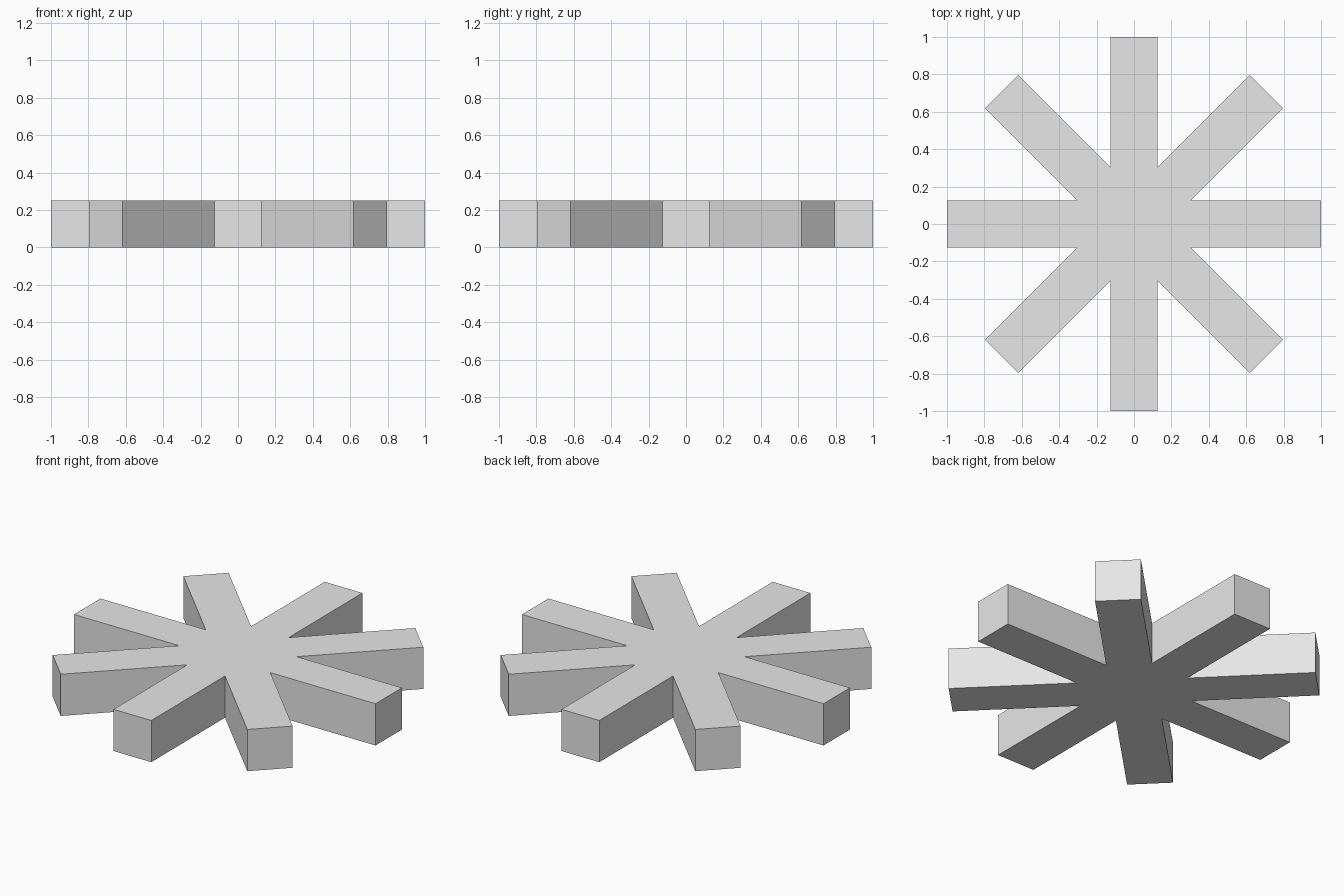
import bpy, bmesh, math

if "Cube" in bpy.data.objects:
    bpy.data.objects.remove(bpy.data.objects["Cube"])

ARMS = 8
HALF_WIDTH = 0.125
LENGTH = 1.0
HEIGHT = 0.25

# Single plain grey
grey = bpy.data.materials.new("light_grey")
grey.diffuse_color = (0.8, 0.8, 0.8, 1.0)
grey.use_nodes = True
grey.node_tree.nodes["Principled BSDF"].inputs["Base Color"].default_value = grey.diffuse_color

# Star outline: two tip corners and one inner notch per arm
step = 2 * math.pi / ARMS
notch = HALF_WIDTH / math.tan(step / 2)
arm = [(LENGTH, -HALF_WIDTH), (LENGTH, HALF_WIDTH), (notch, HALF_WIDTH)]

bm = bmesh.new()
outline = []
for i in range(ARMS):
    c, s = math.cos(i * step), math.sin(i * step)
    outline += [bm.verts.new((x * c - y * s, x * s + y * c, 0)) for x, y in arm]

# Extrude the outline upwards into a solid slab
base = bm.faces.new(outline)
top = bmesh.ops.extrude_face_region(bm, geom=[base], use_keep_orig=True)
bmesh.ops.translate(bm, vec=(0, 0, HEIGHT),
                    verts=[g for g in top["geom"] if isinstance(g, bmesh.types.BMVert)])
bmesh.ops.recalc_face_normals(bm, faces=bm.faces)

mesh = bpy.data.meshes.new("eight_arm_star")
bm.to_mesh(mesh)
bm.free()
mesh.materials.append(grey)
star = bpy.data.objects.new("eight_arm_star", mesh)
bpy.context.collection.objects.link(star)
